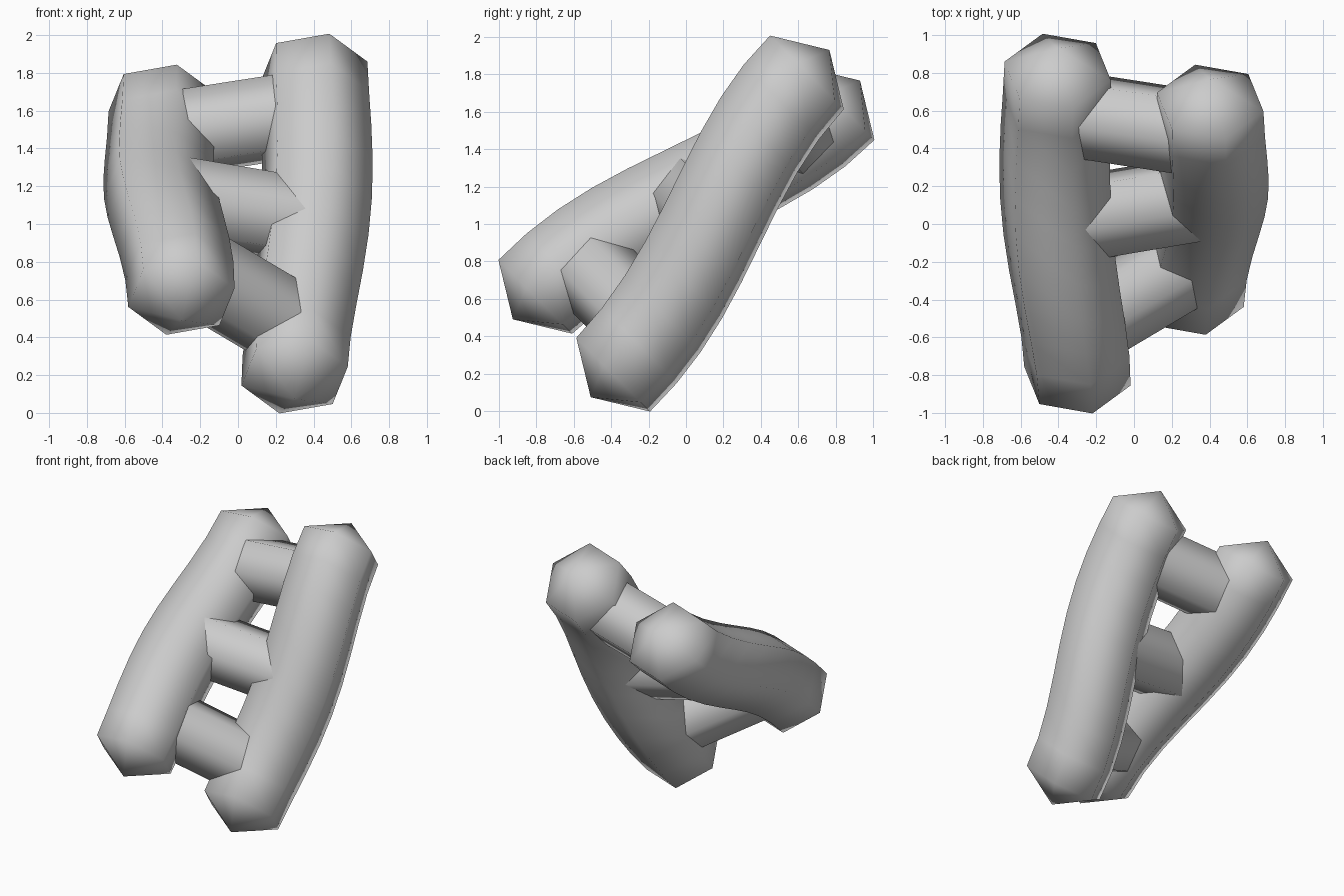
import bpy, bmesh
from math import sin, cos, radians, pi, sqrt
from mathutils import Vector

if "Cube" in bpy.data.objects:
    bpy.data.objects.remove(bpy.data.objects["Cube"])

# Tilted helix frame: axis leans back 45 degrees
C = Vector((0, 0, 1))
U = Vector((0, 1, 1)) / sqrt(2)
X = Vector((1, 0, 0))
V = Vector((0, -1, 1)) / sqrt(2)
S0, S1 = -0.845, 1.03         # first and last ring along the axis
A0, A1 = -44.5, 16            # twist at start and end (degrees)
HELIX_R, TUBE_R, SIDES = 0.42, 0.29, 6
PHASE = radians(14)


def twist(s):
    """Eased twist: slow at both ends, fastest in the middle."""
    t = min(max((s - S0) / (S1 - S0), 0), 1)
    return radians(A0 + (A1 - A0) * t * t * (3 - 2 * t))


def spoke(s):
    return X * cos(twist(s)) + V * sin(twist(s))


def make_object(name, rings, tips=None):
    """Skin a list of vertex rings; close with tip points or flat caps."""
    bm = bmesh.new()
    loops = [[bm.verts.new(p) for p in r] for r in rings]
    n = len(loops[0])
    for a, b in zip(loops, loops[1:]):
        for i in range(n):
            bm.faces.new((a[i], a[(i + 1) % n], b[(i + 1) % n], b[i]))
    for k, loop in enumerate((loops[0], loops[-1])):
        if tips:
            t = bm.verts.new(tips[k])
            for i in range(n):
                bm.faces.new((loop[i], loop[(i + 1) % n], t))
        else:
            bm.faces.new(loop)
    bmesh.ops.recalc_face_normals(bm, faces=bm.faces)
    for f in bm.faces:
        f.smooth = len(f.verts) < 5
    me = bpy.data.meshes.new(name)
    bm.to_mesh(me)
    bm.free()
    ob = bpy.data.objects.new(name, me)
    bpy.context.collection.objects.link(ob)


def ring(center, a, b, r, phase):
    return [center + (a * cos(phase + 2 * pi * i / SIDES)
                      + b * sin(phase + 2 * pi * i / SIDES)) * r
            for i in range(SIDES)]


# Two twisted strands with rounded low-poly ends
STEPS = 9
for name, side in (("right_strand", 1), ("left_strand", -1)):
    def center(s):
        return C + U * s + spoke(s) * HELIX_R * side
    rings = []
    for k in range(STEPS + 1):
        t = k / STEPS
        s = S0 + (S1 - S0) * t
        rings.append(ring(center(s), X, V, TUBE_R + 0.014 * sin(pi * t), PHASE))
    make_object(name, rings, (center(S0) - U * 0.17, center(S1) + U * 0.17))

# Three rungs joining the strands through the axis
for name, s in (("lower_rung", -0.53), ("middle_rung", 0.11), ("upper_rung", 0.75)):
    d = spoke(s)
    mid = C + U * s
    make_object(name, [ring(mid + d * e, U, d.cross(U), 0.235, 0) for e in (-0.4, 0.4)])
